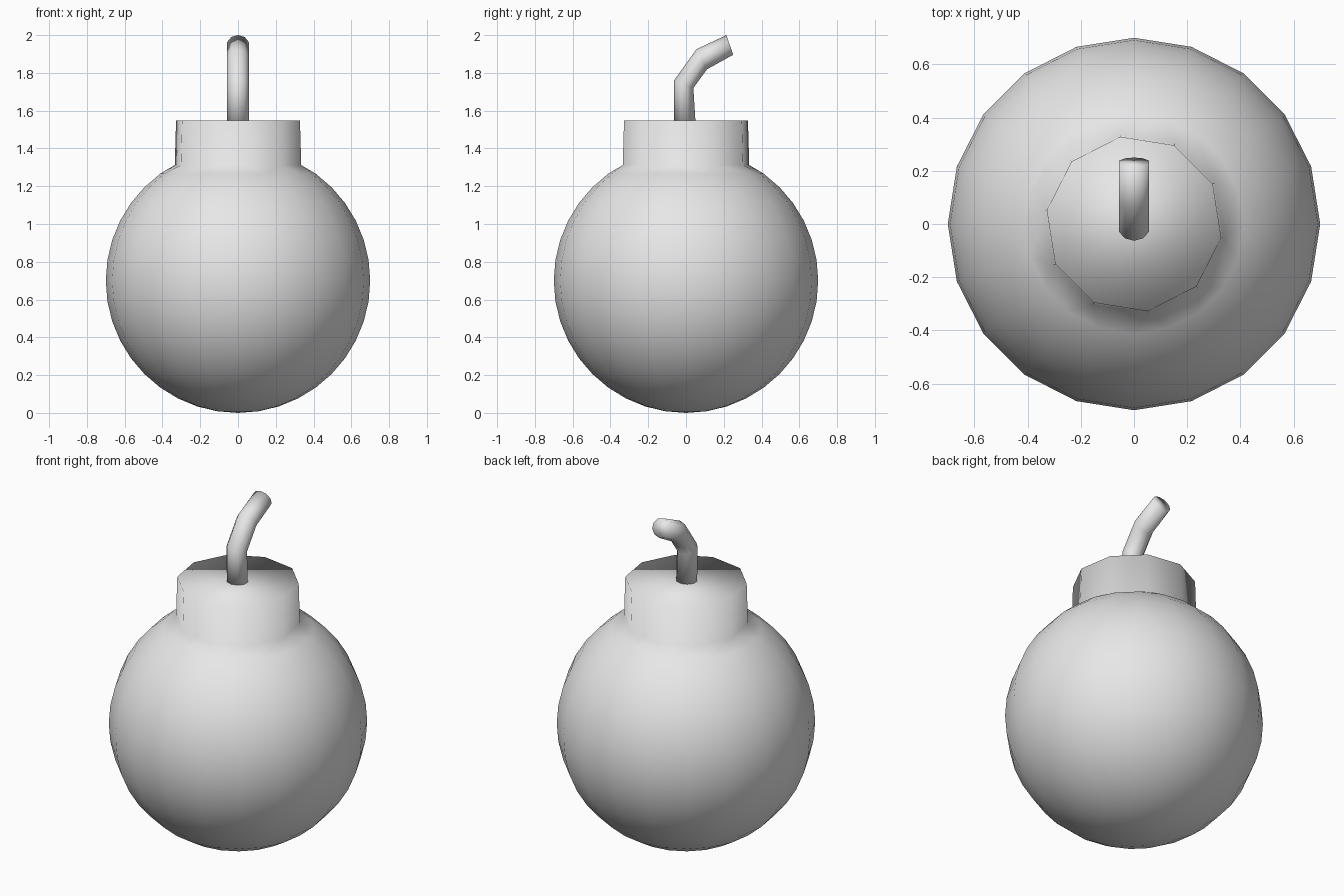
import bpy
import bmesh
from math import sin, cos, radians, pi

cube = bpy.data.objects.get("Cube")
if cube:
    bpy.data.objects.remove(cube, do_unlink=True)

grey = bpy.data.materials.new("plain grey")
grey.use_nodes = True
colour = (0.8, 0.8, 0.8, 1)
grey.diffuse_color = colour
grey.node_tree.nodes["Principled BSDF"].inputs["Base Color"].default_value = colour


def flat_ring(bm, radius, z, sides, turn=0):
    """Horizontal loop of vertices."""
    steps = [radians(turn) + 2 * pi * i / sides for i in range(sides)]
    return [bm.verts.new((radius * cos(a), radius * sin(a), z)) for a in steps]


def loop_edges(bm, ring):
    """Edges around a loop, made when missing."""
    edges = []
    for a, b in zip(ring, ring[1:] + ring[:1]):
        edges.append(bm.edges.get((a, b)) or bm.edges.new((a, b)))
    return edges


def skin(bm, rings):
    """Join each loop to the next one."""
    for low, high in zip(rings, rings[1:]):
        bmesh.ops.bridge_loops(bm, edges=loop_edges(bm, low) + loop_edges(bm, high))


def finish(bm, name):
    bmesh.ops.recalc_face_normals(bm, faces=bm.faces)
    for face in bm.faces:
        face.smooth = True
    mesh = bpy.data.meshes.new(name)
    bm.to_mesh(mesh)
    bm.free()
    mesh.materials.append(grey)
    obj = bpy.data.objects.new(name, mesh)
    bpy.context.collection.objects.link(obj)
    return obj


# Round body with the ten-sided neck growing out of its top
R = 0.7
bm = bmesh.new()
rings = [flat_ring(bm, R * cos(radians(lat)), R + R * sin(radians(lat)), 20)
         for lat in range(-81, 55, 9)]
rings.append(flat_ring(bm, 0.339, 1.312, 10, 27))
rings.append(flat_ring(bm, 0.332, 1.548, 10, 27))
skin(bm, rings)
bm.faces.new(rings[-1])
pole = bm.verts.new((0, 0, 0))
for a, b in zip(rings[0], rings[0][1:] + rings[0][:1]):
    bm.faces.new((a, pole, b))
finish(bm, "body_and_neck")

# Bent fuse: centre (y, z) and half width (y, z) of each mitred section
sections = [((-0.006, 1.53), (0.057, 0)),
            ((-0.012, 1.74), (0.051, -0.02)),
            ((0.083, 1.872), (0.028, -0.053)),
            ((0.232, 1.948), (0.018, -0.052))]
SIDES = 10
bm = bmesh.new()
rings = []
for (y, z), (hy, hz) in sections:
    steps = [2 * pi * i / SIDES for i in range(SIDES)]
    rings.append([bm.verts.new((0.06 * sin(a), y + hy * cos(a), z + hz * cos(a)))
                  for a in steps])
skin(bm, rings)
bm.faces.new(rings[0])
bm.faces.new(rings[-1])
finish(bm, "fuse")
